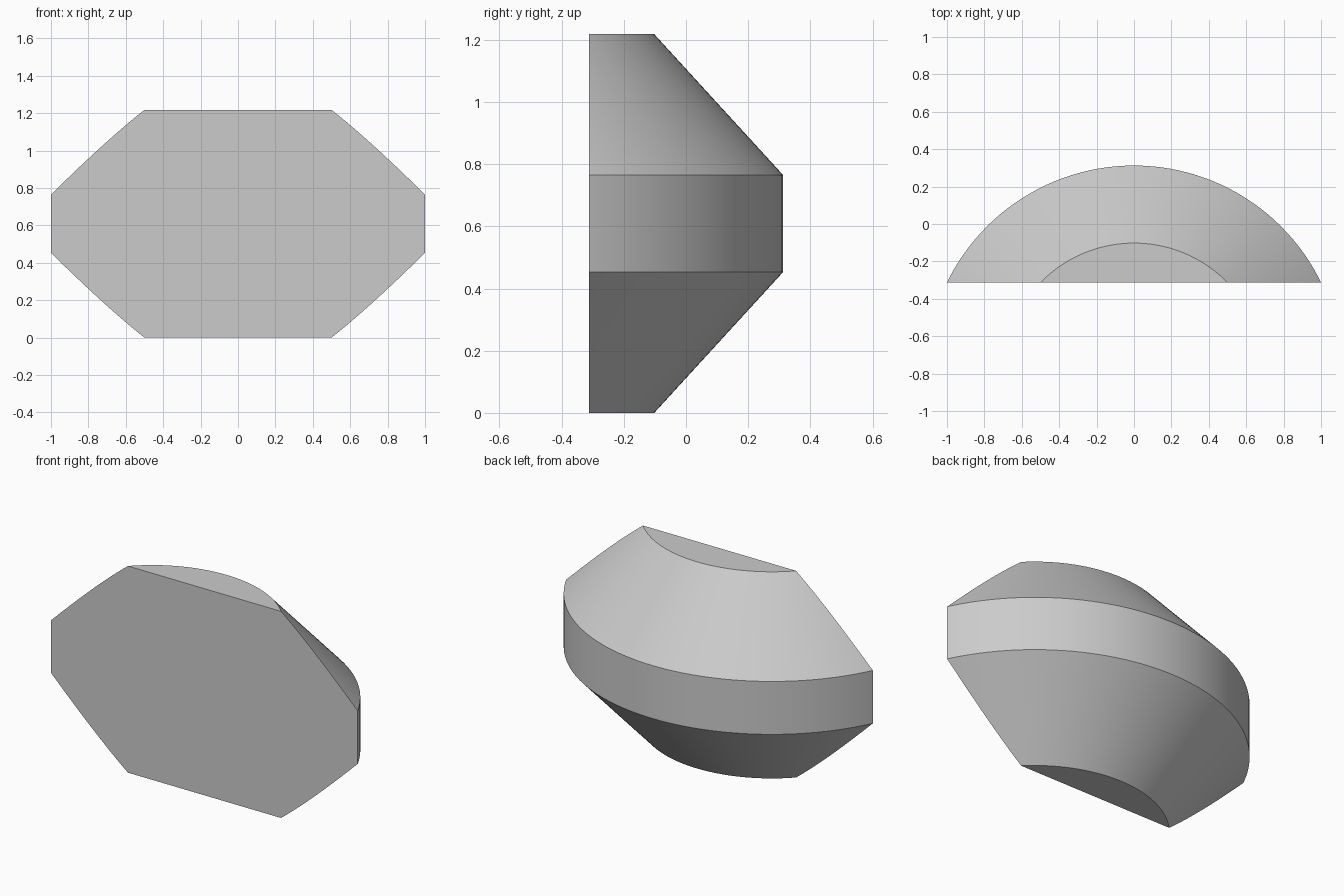
import bpy, bmesh, math
from mathutils import Matrix, Vector

if "Cube" in bpy.data.objects:
    bpy.data.objects.remove(bpy.data.objects["Cube"], do_unlink=True)

SEGMENTS = 144
FRONT_Y = -0.3125      # flat front plane
AXIS_Y = -0.8          # axis of revolution, behind the cut
PROFILE = [(0.698, 0), (1.1125, 0.453), (1.1125, 0.765), (0.698, 1.218)]

# Plain grey
grey = bpy.data.materials.new("plain_grey")
grey.use_nodes = True
colour = (0.6, 0.6, 0.6, 1)
grey.diffuse_color = colour
grey.node_tree.nodes["Principled BSDF"].inputs["Base Color"].default_value = colour

# Double-bevelled drum turned from the profile
bm = bmesh.new()
rings = []
for radius, z in PROFILE:
    turns = [math.tau * i / SEGMENTS for i in range(SEGMENTS)]
    rings.append([bm.verts.new((radius * math.cos(a), AXIS_Y + radius * math.sin(a), z))
                  for a in turns])
for low, high in zip(rings, rings[1:]):
    for i in range(SEGMENTS):
        j = (i + 1) % SEGMENTS
        bm.faces.new((low[i], low[j], high[j], high[i]))
bm.faces.new(rings[0][::-1])
bm.faces.new(rings[-1])

# Slice away everything in front of the flat face and close the cut
cut = bmesh.ops.bisect_plane(bm, geom=bm.verts[:] + bm.edges[:] + bm.faces[:],
                             plane_co=(0, FRONT_Y, 0), plane_no=(0, 1, 0), clear_inner=True)
rim = [e for e in cut["geom_cut"] if isinstance(e, bmesh.types.BMEdge)]
bmesh.ops.contextual_create(bm, geom=rim)
bmesh.ops.recalc_face_normals(bm, faces=bm.faces[:])

mesh = bpy.data.meshes.new("bevelled_segment")
bm.to_mesh(mesh)
bm.free()
mesh.materials.append(grey)
segment = bpy.data.objects.new("bevelled_segment", mesh)
bpy.context.collection.objects.link(segment)

# Smooth the curved bands, keep the rims sharp
bpy.ops.object.select_all(action="DESELECT")
segment.select_set(True)
bpy.context.view_layer.objects.active = segment
bpy.ops.object.shade_smooth_by_angle(angle=math.radians(30))
